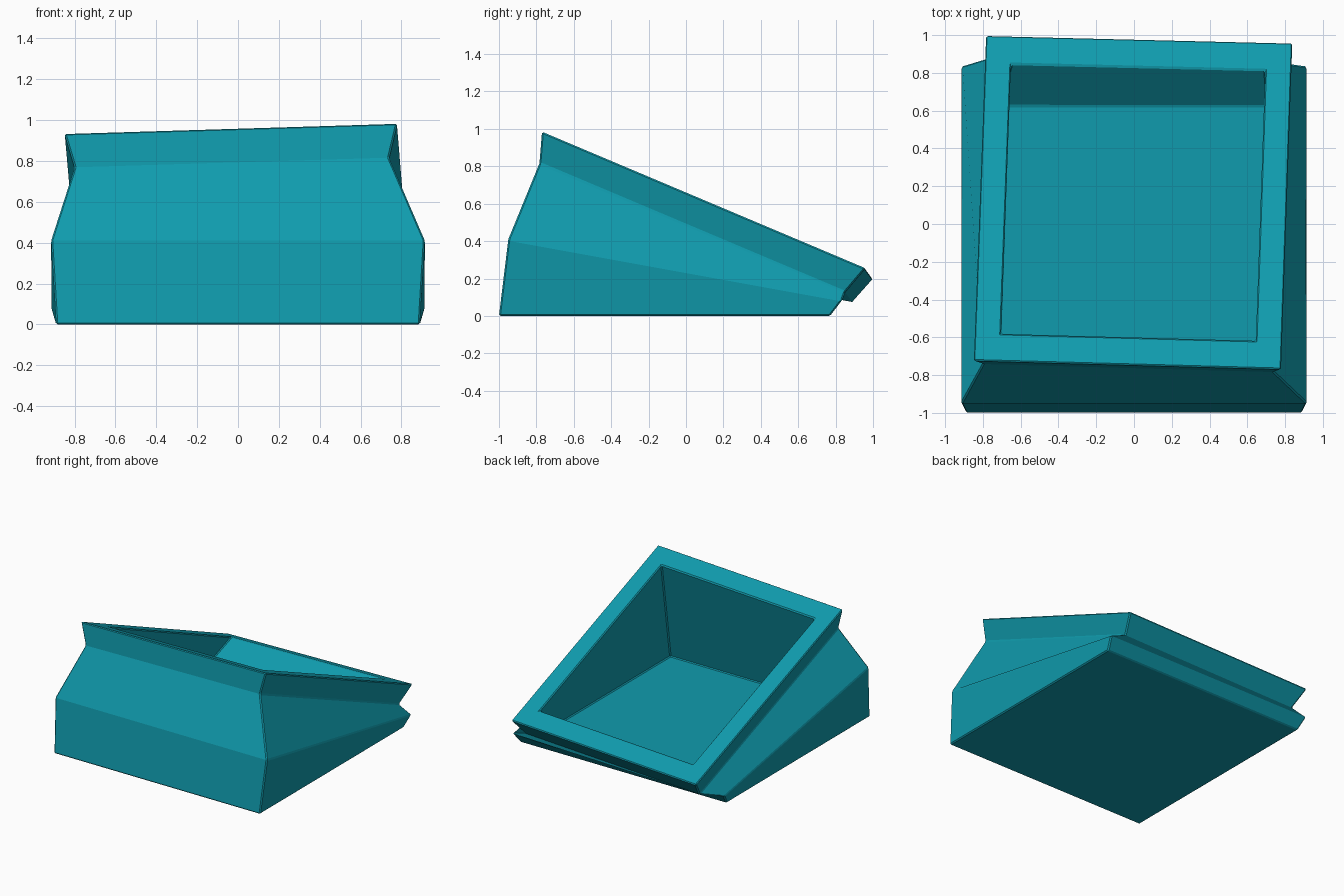
import bpy
import bmesh
from mathutils import Vector

cube = bpy.data.objects.get("Cube")
if cube:
    bpy.data.objects.remove(cube, do_unlink=True)

# Single teal material
teal = bpy.data.materials.new("teal")
teal.use_nodes = True
colour = (0.005, 0.33, 0.42, 1.0)
teal.diffuse_color = colour
teal.node_tree.nodes["Principled BSDF"].inputs["Base Color"].default_value = colour


def ring(half_width, front_y, back_y, front_z, back_z):
    """Four symmetric corners, anticlockwise from the front."""
    w = half_width
    return [Vector(p) for p in ((-w, front_y, front_z), (w, front_y, front_z),
                                (w, back_y, back_z), (-w, back_y, back_z))]


# Sloping, slightly twisted rim
rim = [Vector(p) for p in ((-0.85, -0.725, 0.935), (0.78, -0.77, 0.985),
                           (0.84, 0.96, 0.255), (-0.785, 1.0, 0.20))]
centre = sum(rim, Vector()) / 4
normal = (rim[2] - rim[0]).cross(rim[3] - rim[1]).normalized()

# Rings from the base, over the rim and down to the inner floor
base = ring(0.89, -1.0, 0.77, 0.0, 0.0)
shoulder = ring(0.915, -0.95, 0.835, 0.41, 0.085)
neck = [p.lerp(centre, 0.055) - normal * 0.16 for p in rim]
opening = [p.lerp(centre, 0.173) for p in rim]
floor = ring(0.71, -0.82, 0.625, 0.11, 0.11)

# Loft the rings into one closed shell
bm = bmesh.new()
loops = [[bm.verts.new(p) for p in r]
         for r in (base, shoulder, neck, rim, opening, floor)]
for low, high in zip(loops, loops[1:]):
    for i in range(4):
        j = (i + 1) % 4
        bm.faces.new((low[i], low[j], high[j], high[i]))
bm.faces.new(reversed(loops[0]))
bm.faces.new(loops[-1])

mesh = bpy.data.meshes.new("tilted_planter")
bm.to_mesh(mesh)
bm.free()
mesh.materials.append(teal)
planter = bpy.data.objects.new("tilted_planter", mesh)
bpy.context.collection.objects.link(planter)

# Fine chamfer on the sharp edges
bevel = planter.modifiers.new("edge_chamfer", 'BEVEL')
bevel.width = 0.008
bevel.segments = 1
bevel.limit_method = 'ANGLE'
bevel.angle_limit = 0.6
